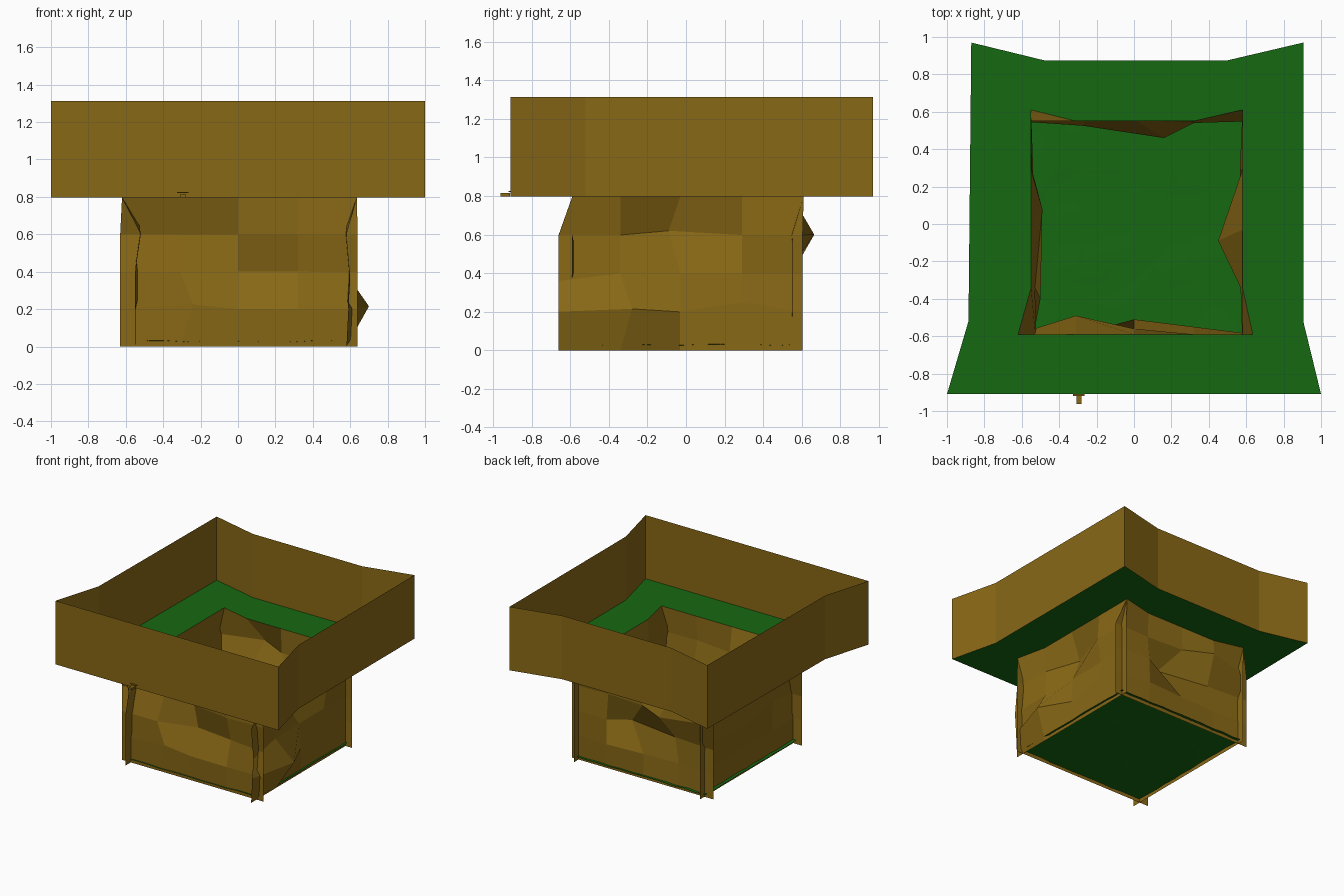
import bpy
import random

if "Cube" in bpy.data.objects:
    bpy.data.objects.remove(bpy.data.objects["Cube"])

random.seed(4)


def material(name, color):
    m = bpy.data.materials.new(name)
    m.diffuse_color = color
    m.use_nodes = True
    m.node_tree.nodes["Principled BSDF"].inputs["Base Color"].default_value = m.diffuse_color
    return m


BROWN = material("earth_brown", (0.25, 0.14, 0.008, 1))
GREEN = material("grass_green", (0.008, 0.14, 0.006, 1))


def build(name, verts, faces, mat):
    me = bpy.data.meshes.new(name)
    me.from_pydata(verts, [], faces)
    me.materials.append(mat)
    ob = bpy.data.objects.new(name, me)
    bpy.context.collection.objects.link(ob)
    return ob


def grid_faces(nu, nv):
    return [(j * nu + i, j * nu + i + 1, (j + 1) * nu + i + 1, (j + 1) * nu + i)
            for j in range(nv - 1) for i in range(nu - 1)]


# Matching outlines of the ledge: outer edge and pit opening
outer = [(-1, -.91), (1, -.91), (.905, -.52), (.905, .97),
         (.5, .875), (-.48, .875), (-.87, .97), (-.885, -.52)]
inner = [(-.62, -.59), (.635, -.59), (.58, -.34), (.58, .61),
         (.32, .55), (-.31, .55), (-.55, .61), (-.55, -.34)]
N = len(outer)
LOW, HIGH = 0.797, 1.313


def band(name, a, za, b, zb, mat):
    verts = [(x, y, za) for x, y in a] + [(x, y, zb) for x, y in b]
    faces = [(i, (i + 1) % N, N + (i + 1) % N, N + i) for i in range(N)]
    return build(name, verts, faces, mat)


band("upper_wall", outer, LOW, outer, HIGH, BROWN)
band("grass_ledge", outer, LOW, inner, LOW, GREEN)


# Rough pit walls: 4 x 4 panels with pushed points, top row joined to the ledge
def rock_wall(name, axis, cols, depth, top_ends, moved):
    verts = []
    for j in range(5):
        for i, u in enumerate(cols):
            d, z = depth, j * LOW / 4
            if j == 4 and i in top_ends:
                u, d = top_ends[i]
            elif (i, j) in moved:
                u, d, z = moved[i, j]
            elif 0 < j < 4 and 0 < i < 4:
                d += random.uniform(-.018, .018)
            verts.append((u, d, z) if axis == 'x' else (d, u, z))
    build(name, verts, grid_faces(5, 5), BROWN)


XC = [-.63, -.31, 0, .32, .64]
YC = [-.66, -.34, -.03, .29, .605]
rock_wall("front_pit_wall", 'x', XC, -.59, {0: (-.62, -.59), 4: (.635, -.59)},
          {(1, 3): (-.31, -.49, .6), (2, 3): (0, -.56, .6), (2, 2): (0, -.51, .4),
           (3, 2): (.32, -.55, .4), (1, 1): (-.24, -.60, .225)})
rock_wall("back_pit_wall", 'x', XC, .55, {0: (-.55, .61), 4: (.58, .61)},
          {(1, 3): (-.22, .665, .6), (2, 2): (.16, .46, .4), (1, 2): (-.27, .525, .4)})
rock_wall("right_pit_wall", 'y', YC, .58, {0: (-.59, .635), 4: (.61, .58)},
          {(2, 3): (-.09, .45, .62), (1, 1): (-.28, .70, .215),
           (3, 1): (.29, .58, .25), (0, 1): (-.66, .59, .2), (0, 2): (-.66, .6, .36)})
rock_wall("left_pit_wall", 'y', YC, -.55, {0: (-.59, -.62), 4: (.61, -.55)},
          {(2, 3): (.08, -.49, .6), (1, 3): (-.34, -.53, .6), (0, 3): (-.66, -.52, .6),
           (1, 2): (-.40, -.50, .4)})

# Slightly bumpy pit floor
n = 13
floor = [(-.575 + 1.17 * i / (n - 1), -.6 + 1.17 * j / (n - 1), .028 + random.uniform(-.004, .004))
         for j in range(n) for i in range(n)]
ob = build("pit_floor", floor, grid_faces(n, n), GREEN)
for p in ob.data.polygons:
    p.use_smooth = True


# Tiny latch on the front of the wall
def box(name, c, s):
    v = [(c[0] + s[0] * a / 2, c[1] + s[1] * b / 2, c[2] + s[2] * k / 2)
         for k in (-1, 1) for b in (-1, 1) for a in (-1, 1)]
    build(name, v, [(0, 2, 3, 1), (4, 5, 7, 6), (0, 1, 5, 4),
                    (2, 6, 7, 3), (0, 4, 6, 2), (1, 3, 7, 5)], BROWN)


box("latch_stem", (-.295, -.937, .806), (.026, .05, .018))
box("latch_plate", (-.295, -.914, .824), (.06, .012, .004))
